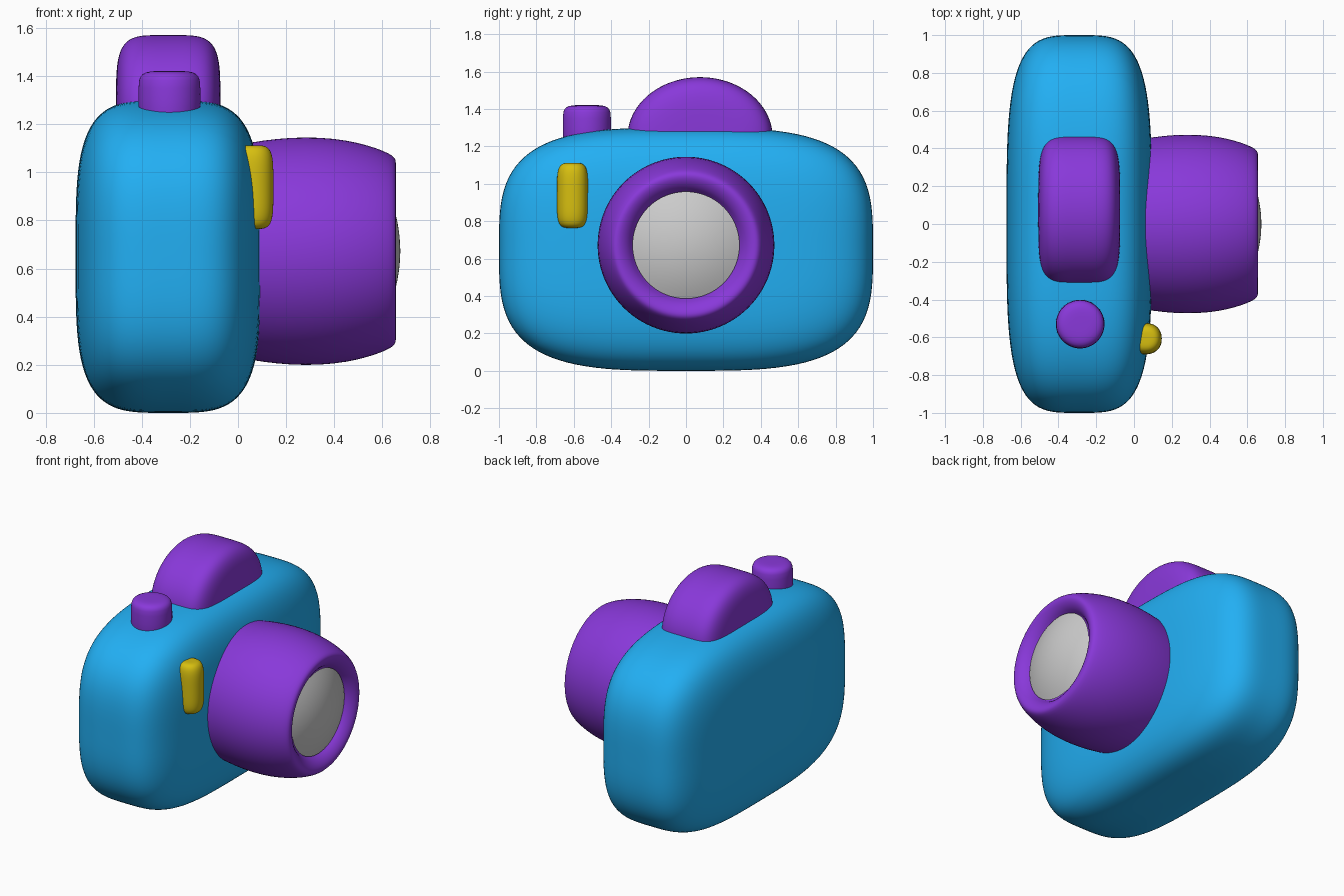
import bpy, bmesh, math
from mathutils import Matrix, Vector

if "Cube" in bpy.data.objects:
    bpy.data.objects.remove(bpy.data.objects["Cube"])


def material(name, color):
    m = bpy.data.materials.new(name)
    m.diffuse_color = (*color, 1)
    m.use_nodes = True
    m.node_tree.nodes["Principled BSDF"].inputs["Base Color"].default_value = m.diffuse_color
    return m


BLUE = material("blue", (0.016, 0.43, 0.9))
PURPLE = material("purple", (0.25, 0.04, 0.7))
YELLOW = material("yellow", (0.68, 0.52, 0.005))


def finish(bm, name, mat):
    bmesh.ops.recalc_face_normals(bm, faces=bm.faces)
    for f in bm.faces:
        f.smooth = True
    mesh = bpy.data.meshes.new(name)
    bm.to_mesh(mesh)
    bm.free()
    ob = bpy.data.objects.new(name, mesh)
    bpy.context.collection.objects.link(ob)
    if mat:
        mesh.materials.append(mat)
    return ob


def soft_box(name, center, half, axis, a, b, mat, cuts=31, sink=1.0):
    """Rounded box: exponent a across the two other axes, b along 'axis'."""
    bm = bmesh.new()
    bmesh.ops.create_cube(bm, size=2)
    bmesh.ops.subdivide_edges(bm, edges=bm.edges[:], cuts=cuts, use_grid_fill=True)
    for v in bm.verts:
        p = [abs(c) for c in v.co]
        u = p.pop(axis)
        section = (p[0] ** a + p[1] ** a) ** (1 / a)
        q = v.co / (section ** b + u ** b) ** (1 / b)
        if q.z < 0:
            q.z *= sink
        v.co = Vector(c + h * k for c, h, k in zip(center, half, q))
    return finish(bm, name, mat)


def lathe(name, profile, location, mat, along_x=False):
    """Spin (height, radius) points around z, or around x."""
    bm = bmesh.new()
    vs = [bm.verts.new((r, 0, h)) for h, r in profile]
    es = [bm.edges.new(pair) for pair in zip(vs, vs[1:])]
    bmesh.ops.spin(bm, geom=vs + es, cent=(0, 0, 0), axis=(0, 0, 1),
                   angle=math.tau, steps=48, use_duplicate=False)
    bmesh.ops.remove_doubles(bm, verts=bm.verts[:], dist=1e-5)
    if along_x:
        bm.transform(Matrix.Rotation(math.pi / 2, 4, 'Y'))
    bm.transform(Matrix.Translation(location))
    ob = finish(bm, name, mat)
    sub = ob.modifiers.new("smooth", 'SUBSURF')
    sub.levels = sub.render_levels = 1
    return ob


# Main body and the viewfinder hump on top
soft_box("camera_body", (-0.29, 0, 0.65), (0.385, 1.0, 0.65), 0, 3.4, 3.8, BLUE)
soft_box("viewfinder_hump", (-0.29, 0.075, 1.25), (0.217, 0.388, 0.32), 0, 2.0, 4.6,
         PURPLE, sink=0.35)

# Flash window on the lens side
soft_box("flash_window", (0.06, -0.607, 0.938), (0.087, 0.083, 0.174), 2, 2.2, 4.5,
         YELLOW, cuts=19)

# Shutter button
lathe("shutter_button",
      [(1.2, 0), (1.2, 0.12), (1.22, 0.129), (1.37, 0.13), (1.4, 0.123),
       (1.417, 0.1), (1.421, 0.06), (1.421, 0)],
      (-0.285, -0.53, 0), PURPLE)

# Lens barrel with rolled front rim
lathe("lens_barrel",
      [(-0.1, 0), (-0.1, 0.425), (0.05, 0.453), (0.16, 0.469), (0.28, 0.476),
       (0.4, 0.47), (0.5, 0.452), (0.58, 0.428), (0.63, 0.406), (0.652, 0.39),
       (0.658, 0.37), (0.65, 0.343), (0.63, 0.315), (0.6, 0.292), (0.56, 0.28),
       (0.56, 0)],
      (0, 0, 0.672), PURPLE, along_x=True)

# Domed front glass
R = 0.64
lathe("lens_glass",
      [(0.675 - R + math.sqrt(R * R - r * r), r) for r in (0, 0.06, 0.12, 0.18, 0.24, 0.287)],
      (0, 0, 0.672), None, along_x=True)
